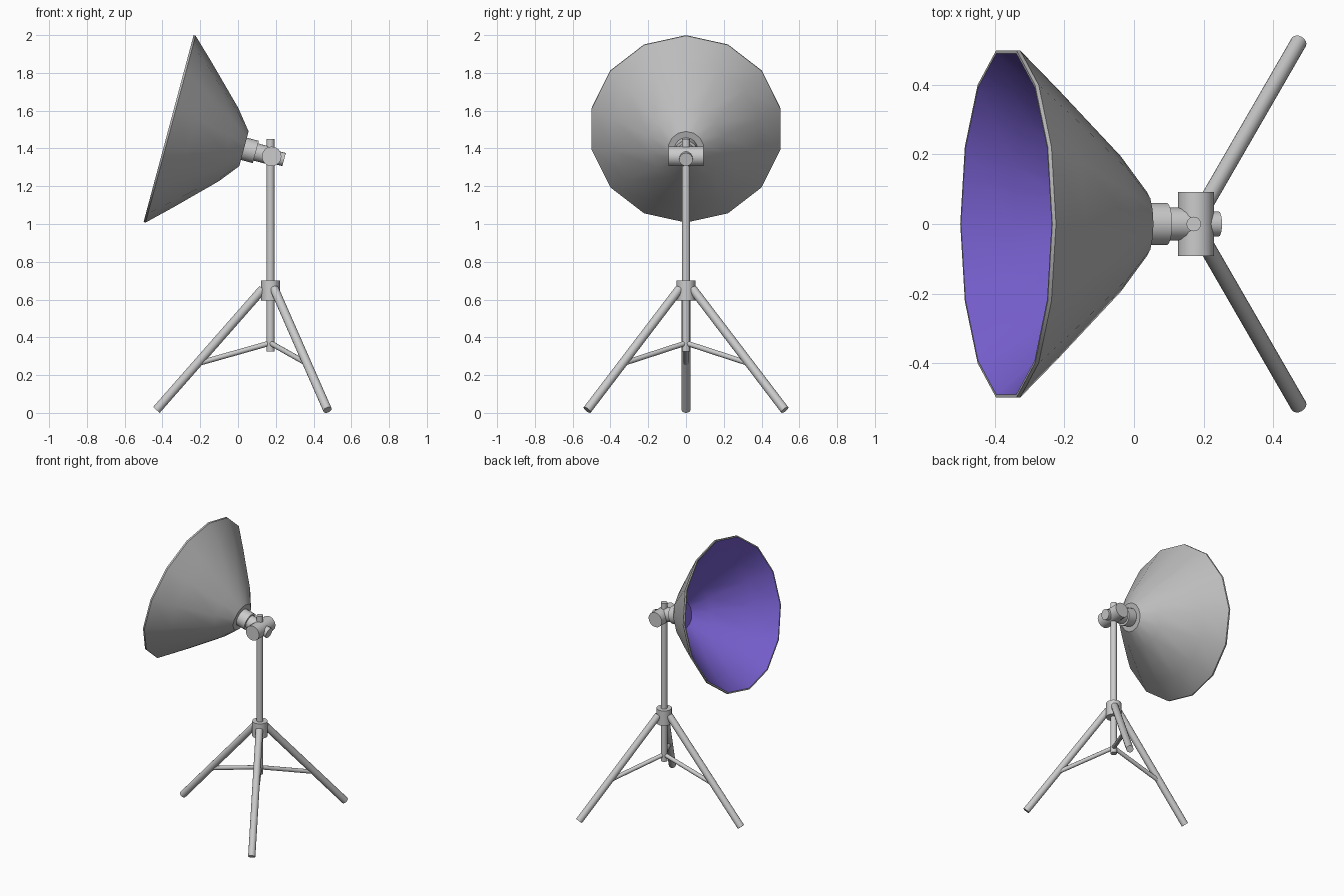
import bpy, bmesh, math
from mathutils import Vector

if "Cube" in bpy.data.objects:
    bpy.data.objects.remove(bpy.data.objects["Cube"])

PX = 0.172                                   # x of the stand pole
TILT = math.radians(15)
RIM = Vector((-0.3675, 0, 1.505))            # centre of the dish opening
AXIS = Vector((math.cos(TILT), 0, -math.sin(TILT)))   # points out of the back
UP = Vector((math.sin(TILT), 0, math.cos(TILT)))
SIDE = Vector((0, 1, 0))

purple = bpy.data.materials.new("reflector_lining")
purple.diffuse_color = (0.19, 0.12, 0.64, 1)
purple.use_nodes = True
purple.node_tree.nodes["Principled BSDF"].inputs["Base Color"].default_value = purple.diffuse_color
grey = bpy.data.materials.new("grey_metal")
grey.diffuse_color = (0.5, 0.5, 0.5, 1)
grey.use_nodes = True
grey.node_tree.nodes["Principled BSDF"].inputs["Base Color"].default_value = grey.diffuse_color


def finish(bm, name):
    bmesh.ops.recalc_face_normals(bm, faces=bm.faces)
    mesh = bpy.data.meshes.new(name)
    bm.to_mesh(mesh)
    bm.free()
    ob = bpy.data.objects.new(name, mesh)
    bpy.context.collection.objects.link(ob)
    bpy.ops.object.select_all(action='DESELECT')
    ob.select_set(True)
    bpy.context.view_layer.objects.active = ob
    bpy.ops.object.shade_smooth_by_angle(angle=math.radians(35))
    return ob


def tube(name, a, b, r, sides=16):
    a, b = Vector(a), Vector(b)
    bm = bmesh.new()
    bmesh.ops.create_cone(bm, cap_ends=True, segments=sides, radius1=r,
                          radius2=r, depth=(b - a).length)
    ob = finish(bm, name)
    ob.location = (a + b) / 2
    ob.rotation_mode = 'QUATERNION'
    ob.rotation_quaternion = (b - a).to_track_quat('Z', 'Y')
    return ob


def on_axis(t):
    return RIM + AXIS * t


# Dish: closed double-walled shell of 14 sides, (radius, distance behind rim)
profile = [(0.095, 0.413), (0.20, 0.329), (0.40, 0.128), (0.512, 0.011),
           (0.512, 0.0), (0.503, 0.0), (0.392, 0.121), (0.193, 0.322), (0.09, 0.403)]
LINING_START, N = 5, 14
bm = bmesh.new()
rings = []
for r, t in profile:
    rings.append([bm.verts.new(on_axis(t) + r * (UP * math.cos(a) + SIDE * math.sin(a)))
                  for a in (2 * math.pi * i / N for i in range(N))])
for k in range(len(rings) - 1):
    for i in range(N):
        j = (i + 1) % N
        f = bm.faces.new((rings[k][i], rings[k][j], rings[k + 1][j], rings[k + 1][i]))
        f.material_index = 1 if k >= LINING_START else 0
bm.faces.new(rings[0])
bm.faces.new(rings[-1]).material_index = 1
dish = finish(bm, "reflector_dish")
dish.data.materials.append(grey)
dish.data.materials.append(purple)

# Lamp mount behind the dish
tube("dish_collar", on_axis(0.405), on_axis(0.478), 0.061)
tube("mount_neck", on_axis(0.47), on_axis(0.56), 0.047)
tube("mount_rod", on_axis(0.54), on_axis(0.633), 0.036)
tube("tilt_joint", (0.178, -0.092, 1.358), (0.178, 0.092, 1.358), 0.052)

# Stand
tube("stand_pole", (PX, 0, 0.325), (PX, 0, 1.45), 0.021)
tube("leg_hub", (PX, 0, 0.595), (PX, 0, 0.70), 0.05)
for n, deg in enumerate((60, 180, 300), 1):
    c, s = math.cos(math.radians(deg)), math.sin(math.radians(deg))

    def radial(r, z):
        return (PX + r * c, r * s, z)

    tube(f"tripod_leg_{n}", radial(0.04, 0.657), radial(0.604, 0.0155), 0.0235)
    tube(f"leg_brace_{n}", radial(0.0, 0.37), radial(0.39, 0.26), 0.014, 12)
